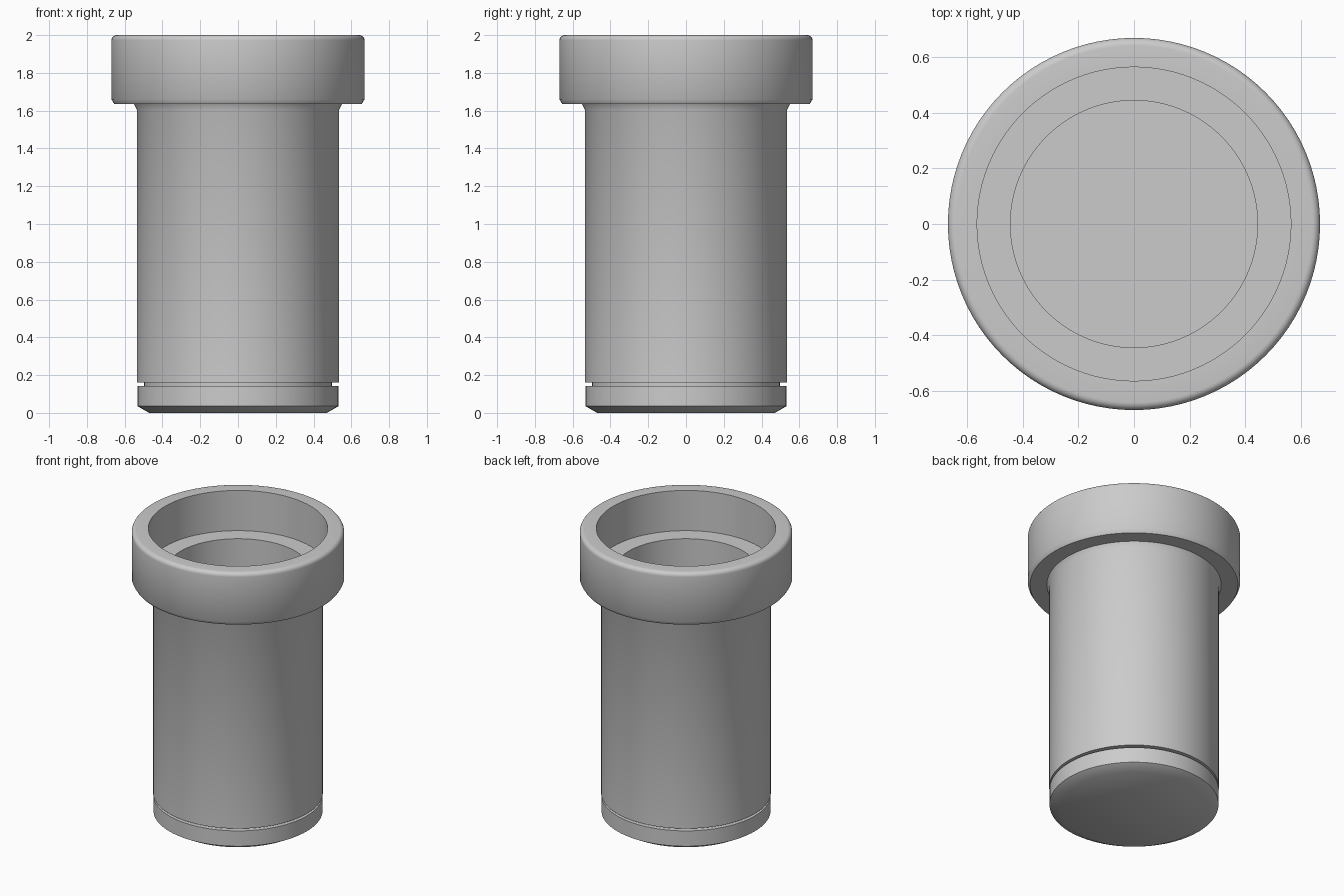
import bpy
import math

cube = bpy.data.objects.get("Cube")
if cube:
    bpy.data.objects.remove(cube, do_unlink=True)

SEGMENTS = 96

metal = bpy.data.materials.new("plain_grey_metal")
metal.use_nodes = True
grey = (0.6, 0.6, 0.6, 1)
metal.diffuse_color = grey
metal.node_tree.nodes["Principled BSDF"].inputs["Base Color"].default_value = grey


def arc(cx, cz, r, start, end, steps=6):
    """Points of a rounded profile corner, angles in degrees."""
    angles = [math.radians(start + (end - start) * i / steps) for i in range(steps + 1)]
    return [(cx + r * math.cos(a), cz + r * math.sin(a)) for a in angles]


def lathe(name, profile):
    """Closed solid of revolution; profile starts and ends on the axis."""
    ring_points = profile[1:-1]
    verts, faces = [], []
    for r, z in ring_points:
        for i in range(SEGMENTS):
            a = math.tau * i / SEGMENTS
            verts.append((r * math.cos(a), r * math.sin(a), z))
    for k in range(len(ring_points) - 1):
        for i in range(SEGMENTS):
            j = (i + 1) % SEGMENTS
            a, b = k * SEGMENTS, (k + 1) * SEGMENTS
            faces.append((a + i, a + j, b + j, b + i))
    # Flat end discs
    faces.append(tuple(reversed(range(SEGMENTS))))
    last = (len(ring_points) - 1) * SEGMENTS
    faces.append(tuple(range(last, last + SEGMENTS)))
    mesh = bpy.data.meshes.new(name)
    mesh.from_pydata(verts, [], faces)
    mesh.materials.append(metal)
    obj = bpy.data.objects.new(name, mesh)
    bpy.context.collection.objects.link(obj)
    bpy.ops.object.select_all(action="DESELECT")
    obj.select_set(True)
    bpy.context.view_layer.objects.active = obj
    bpy.ops.object.shade_smooth_by_angle(angle=math.radians(32))
    return obj


# Chamfered base and snap-ring groove
base = [(0, 0), (0.47, 0), (0.533, 0.036), (0.533, 0.143), (0.498, 0.143), (0.498, 0.16)]
# Straight barrel with a flared neck under the collar
barrel = [(0.535, 0.16), (0.535, 1.605), (0.55, 1.635)]
# Collar with chamfered lower rim and rounded upper rim
collar = [(0.655, 1.635), (0.67, 1.66)] + arc(0.642, 1.972, 0.028, 0, 90)
# Counterbore, ledge and blind bore
bore = [(0.565, 2), (0.565, 1.72), (0.445, 1.72), (0.445, 0.16), (0, 0.16)]

lathe("flanged_sleeve", base + barrel + collar + bore)
